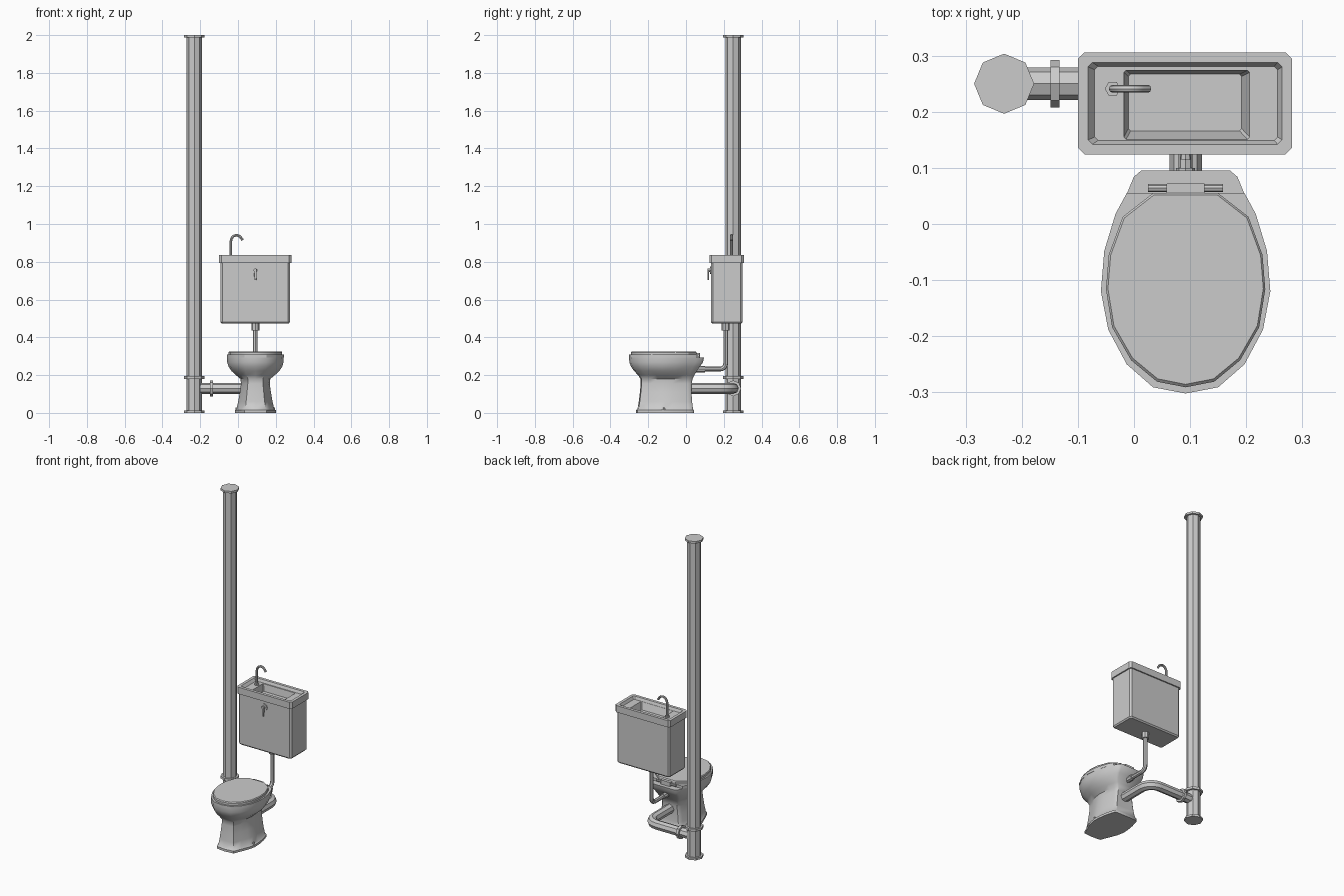
import bpy, bmesh, math
from mathutils import Vector as V

if "Cube" in bpy.data.objects:
    bpy.data.objects.remove(bpy.data.objects["Cube"])

CX = 0.092  # bowl centre line


def loft(name, rings, caps=(True, True), angle=30):
    """Skin a chain of equal-length closed rings."""
    bm = bmesh.new()
    loops = [[bm.verts.new(p) for p in r] for r in rings]
    n = len(rings[0])
    for a, b in zip(loops, loops[1:]):
        for i in range(n):
            j = (i + 1) % n
            bm.faces.new((a[i], a[j], b[j], b[i]))
    if caps[0]:
        bm.faces.new(loops[0][::-1])
    if caps[1]:
        bm.faces.new(loops[-1])
    bmesh.ops.recalc_face_normals(bm, faces=bm.faces)
    me = bpy.data.meshes.new(name)
    bm.to_mesh(me)
    bm.free()
    me.shade_smooth()
    me.set_sharp_from_angle(angle=math.radians(angle))
    ob = bpy.data.objects.new(name, me)
    bpy.context.collection.objects.link(ob)
    return ob


def tube(name, path, r, normal, n=8):
    """Sweep an n-gon along a path lying in the plane of the given normal."""
    path = [V(p) for p in path]
    N = V(normal)
    rings = []
    for i, p in enumerate(path):
        t = (path[min(i + 1, len(path) - 1)] - path[max(i - 1, 0)]).normalized()
        B = t.cross(N)
        rings.append([p + r * (math.cos(a) * N + math.sin(a) * B)
                      for a in (math.tau * k / n for k in range(n))])
    return loft(name, rings)


def elbow(start, corner, end, r, steps=5):
    """Straight path with one rounded corner."""
    s, c, e = V(start), V(corner), V(end)
    p, q = c + (s - c).normalized() * r, c + (e - c).normalized() * r
    d1, d2 = (c - p).normalized(), (q - c).normalized()
    mid = p + q - c
    arc = [mid - d2 * r * math.cos(a) + d1 * r * math.sin(a)
           for a in (math.pi / 2 * k / steps for k in range(steps + 1))]
    return [s] + arc + [e]


def rect(x0, x1, y0, y1, z, c):
    """Rectangle with chamfered corners."""
    return [(x0 + c, y0, z), (x1 - c, y0, z), (x1, y0 + c, z), (x1, y1 - c, z),
            (x1 - c, y1, z), (x0 + c, y1, z), (x0, y1 - c, z), (x0, y0 + c, z)]


def box(name, x0, x1, y0, y1, z0, z1, c=0.002):
    return loft(name, [rect(x0, x1, y0, y1, z0, c), rect(x0, x1, y0, y1, z1, c)])


def mirrored(half, z):
    """Half outline from the front centre to the back, mirrored about CX."""
    full = half + [(-x, y) for x, y in reversed(half) if x > 1e-6]
    return [(CX + x, y, z) for x, y in full]


# Half outlines of the bowl rim and the foot
EGG = [(0, -.302), (.058, -.291), (.105, -.25), (.138, -.188), (.151, -.12),
       (.145, -.048), (.125, .018), (.105, .055), (.093, .084), (.08, .095)]
FOOT = [(0, -.264), (.058, -.258), (.08, -.205), (.1, -.155), (.108, -.115),
        (.106, -.07), (.098, -.02), (.088, .015), (.082, .034), (.072, .042)]


def bowl_ring(z, hw, yf, yb, t):
    """Ring blended from rim (t=0) to foot (t=1), fitted to the given extents."""
    half = []
    for (ex, ey), (fx, fy) in zip(EGG, FOOT):
        u = (1 - t) * ex / .151 + t * fx / .108
        v = (1 - t) * (ey + .302) / .397 + t * (fy + .264) / .306
        half.append((u * hw, yf + v * (yb - yf)))
    return mirrored(half, z)


# Bowl and pedestal
loft("bowl", [bowl_ring(*a) for a in (
    (0, .108, -.264, .042, 1), (.014, .108, -.264, .042, 1),
    (.02, .1, -.257, .037, 1), (.06, .091, -.25, .032, 1),
    (.11, .082, -.244, .029, 1), (.155, .076, -.24, .03, .95),
    (.18, .079, -.241, .035, .8), (.2, .103, -.254, .045, .5),
    (.222, .127, -.275, .057, .2), (.245, .142, -.291, .073, .05),
    (.268, .149, -.3, .09, 0), (.292, .15, -.301, .095, 0))], angle=40)

# Seat ring and lid, both cut straight at the hinge
seat = EGG[:8]
lid = [(0, -.291), (.051, -.281), (.097, -.243), (.131, -.184), (.142, -.116),
       (.137, -.055), (.112, .013), (.058, .055)]
small = [(x * .975, y * .975 - .002) for x, y in lid]
loft("seat", [mirrored(seat, .292), mirrored(seat, .308)])
loft("lid", [mirrored(lid, .308), mirrored(lid, .321), mirrored(small, .326)])

# Seat hinge
box("hinge_block", CX - .034, CX + .034, .053, .073, .29, .318)
tube("hinge_pin", [(CX - .067, .064, .304), (CX + .067, .064, .304)], .007, (0, 0, 1))

# Floor bolts
for side, s in (("left", -1), ("right", 1)):
    x, y = CX + s * .098, -.12
    tube("floor_bolt_" + side, [(x, y, .01), (x, y, .028)], .007, (1, 0, 0), 6)

# Cistern body
loft("cistern", [
    rect(-.086, .268, .139, .291, .472, .01), rect(-.092, .274, .132, .298, .48, .01),
    rect(-.092, .274, .132, .298, .797, .01)], caps=(True, False))

# Cistern top with a stepped wash basin
loft("basin_top", [
    rect(-.09, .272, .134, .296, .793, .01),
    rect(-.1, .282, .124, .306, .793, .012), rect(-.1, .282, .124, .306, .835, .012),
    rect(-.082, .264, .142, .288, .835, .008), rect(-.07, .256, .149, .281, .818, .006),
    rect(-.018, .206, .151, .274, .818, .004), rect(-.01, .192, .166, .267, .775, .004)],
    caps=(False, True))

# Tap on the basin
tx, ty = -.038, .241
tube("tap_base", [(tx, ty, .816), (tx, ty, .828)], .014, (1, 0, 0), 6)
tube("tap_spout", [(tx, ty, .82), (tx, ty, .908), (-.034, ty, .924), (-.024, ty, .936),
                   (-.01, ty, .941), (.004, ty, .938), (.013, ty, .931), (.025, ty, .914)],
     .007, (0, 1, 0))

# Flush lever
tube("lever_plate", [(CX, .134, .755), (CX, .126, .755)], .021, (0, 0, 1))
tube("lever_hub", [(CX, .128, .755), (CX, .115, .755)], .01, (0, 0, 1))
loft("lever_arm", [rect(CX - .005, CX + .005, .114, .121, .703, .001),
                   rect(CX - .008, CX + .008, .114, .121, .762, .001)])

# Flush pipe from cistern to bowl
tube("flush_pipe", elbow((CX, .21, .475), (CX, .21, .232), (CX, .04, .232), .03),
     .0125, (1, 0, 0))
tube("flush_nut", [(CX, .21, .435), (CX, .21, .474)], .021, (1, 0, 0))
tube("flush_collar", [(CX, .045, .232), (CX, .1, .232)], .017, (1, 0, 0))

# Waste pipe from bowl to stack
tube("waste_pipe", elbow((CX, 0, .13), (CX, .25, .13), (-.22, .25, .13), .07),
     .029, (0, 0, 1))
tube("waste_collar", [(-.149, .25, .13), (-.133, .25, .13)], .042, (0, 0, 1))

# Vertical soil stack with flanges
sx, sy = -.2315, .25
tube("soil_stack", [(sx, sy, 0), (sx, sy, 2)], .041, (1, 0, 0))
for part, z0, z1 in (("bottom", 0, .013), ("middle", .18, .195), ("top", 1.987, 2)):
    tube("stack_flange_" + part, [(sx, sy, z0), (sx, sy, z1)], .0535, (1, 0, 0))
